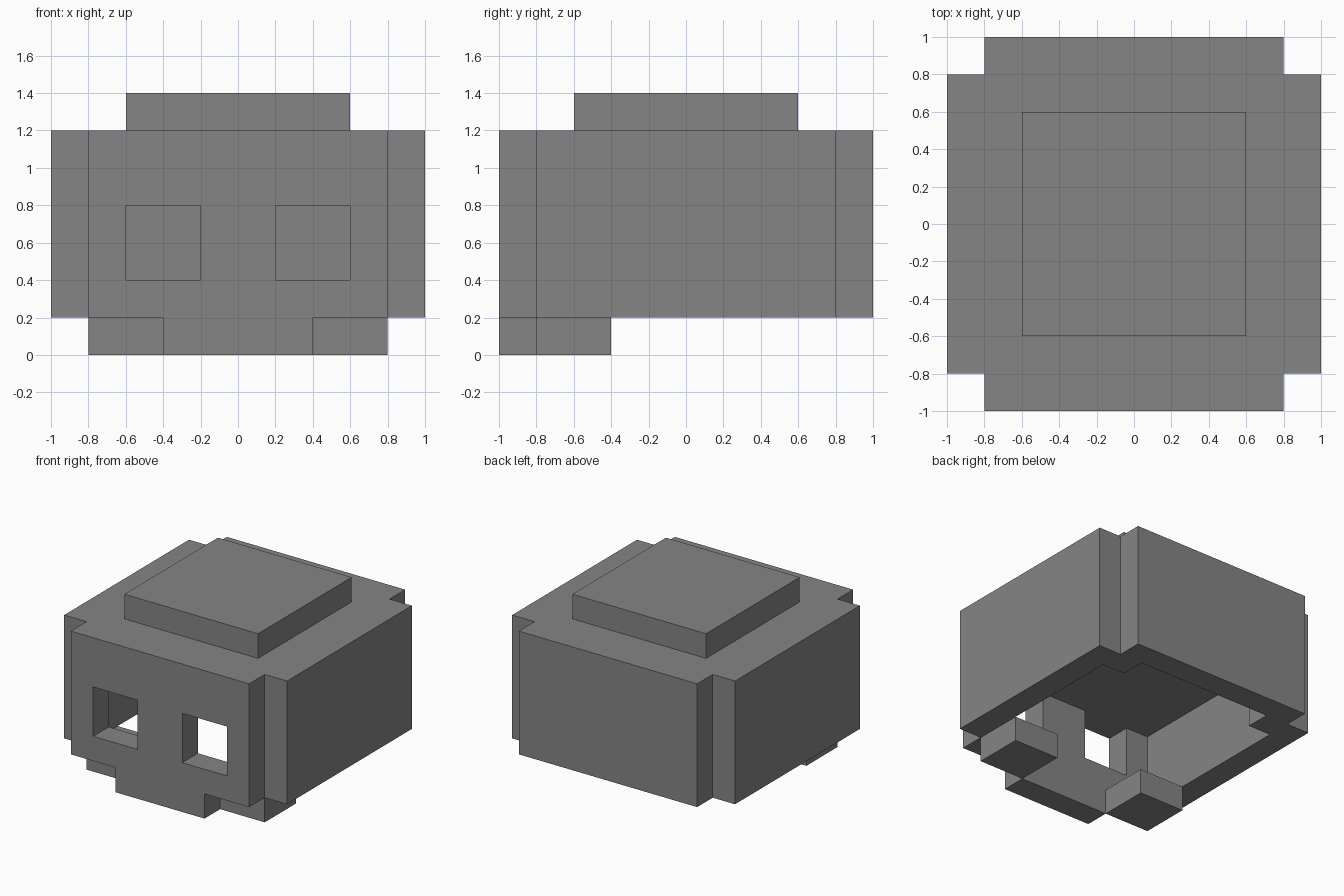
import bpy, bmesh
from math import radians
from mathutils import Vector

cube = bpy.data.objects.get("Cube")
if cube:
    bpy.data.objects.remove(cube, do_unlink=True)

UNIT = 0.2  # every part snaps to this block size

stone = bpy.data.materials.new("stone_grey")
stone.use_nodes = True
grey = (0.235, 0.235, 0.235, 1)
stone.diffuse_color = grey
stone.node_tree.nodes["Principled BSDF"].inputs["Base Color"].default_value = grey


def cells(x0, x1, y0, y1, z0, z1):
    """Set of unit cells filling a box, limits in block units."""
    return {(x, y, z) for x in range(x0, x1)
            for y in range(y0, y1) for z in range(z0, z1)}


def build(name, solid):
    """Skin a set of cells with outward faces and merge the flat areas."""
    bm = bmesh.new()
    corners = {}

    def corner(p):
        key = tuple(round(c) for c in p)
        if key not in corners:
            corners[key] = bm.verts.new(Vector(key) * UNIT)
        return corners[key]

    for cell in solid:
        for axis in range(3):
            for side in (0, 1):
                near = list(cell)
                near[axis] += 2 * side - 1
                if tuple(near) in solid:
                    continue
                base = Vector(cell)
                base[axis] += side
                u, v = Vector(), Vector()
                u[(axis + 1) % 3] = v[(axis + 2) % 3] = 1
                ring = [base, base + u, base + u + v, base + v]
                if not side:
                    ring.reverse()
                bm.faces.new([corner(p) for p in ring])
    bmesh.ops.dissolve_limit(bm, angle_limit=radians(1),
                             verts=bm.verts, edges=bm.edges)
    bmesh.ops.triangulate(bm, faces=[f for f in bm.faces if len(f.verts) > 4])
    mesh = bpy.data.meshes.new(name)
    bm.to_mesh(mesh)
    bm.free()
    mesh.materials.append(stone)
    ob = bpy.data.objects.new(name, mesh)
    bpy.context.collection.objects.link(ob)
    return ob


# Hollow head: cross-shaped plan, thick roof, open underneath
shell = cells(-4, 4, -5, 5, 1, 6) | cells(-5, 5, -4, 4, 1, 6)
shell -= cells(-4, 4, -4, 4, 1, 4)
# Back inner corner posts
for x in (-4, 3):
    shell |= cells(x, x + 1, 3, 4, 1, 4)
# Eye openings through the front wall
for x in (-3, 1):
    shell -= cells(x, x + 2, -5, -4, 2, 4)
# Jaw plate, flush with the face
shell |= cells(-2, 2, -5, -4, 0, 1)
build("head_shell", shell)

# Raised crown
build("crown", cells(-3, 3, -3, 3, 6, 7))

# Cheek blocks set behind the jaw
build("right_cheek", cells(-4, -2, -4, -2, 0, 1))
build("left_cheek", cells(2, 4, -4, -2, 0, 1))
